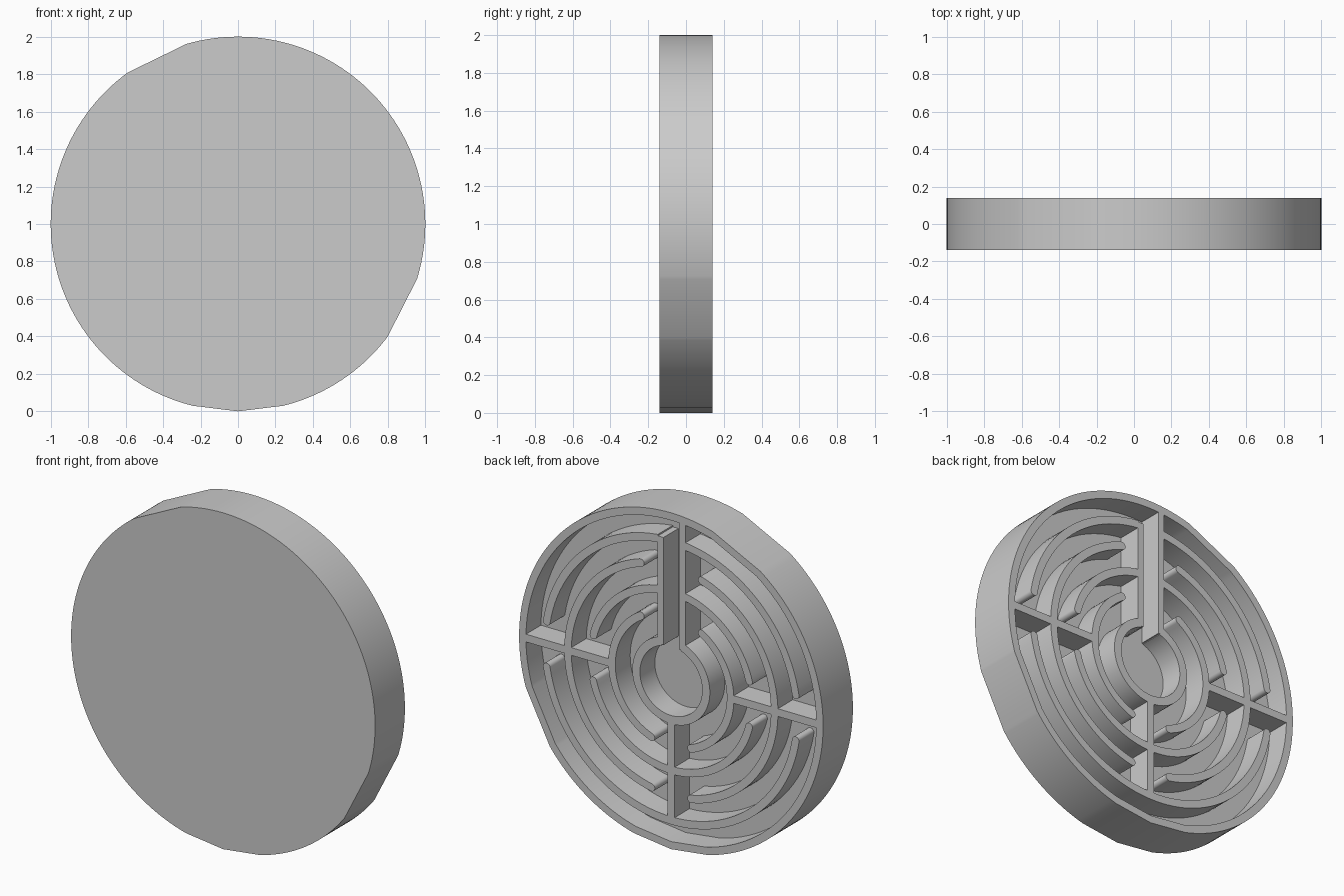
import bpy, bmesh
from math import sin, cos, asin, acos, pi, radians, degrees

cube = bpy.data.objects.get("Cube")
if cube:
    bpy.data.objects.remove(cube)

FRONT, FLOOR, BACK = -0.14, 0.0, 0.14   # depths along y
HALF = 0.023                            # half wall thickness

grey = bpy.data.materials.new("plain grey")
grey.use_nodes = True
grey.diffuse_color = (0.6, 0.6, 0.6, 1)
grey.node_tree.nodes["Principled BSDF"].inputs["Base Color"].default_value = (0.6, 0.6, 0.6, 1)


def finish(name, bm):
    bmesh.ops.recalc_face_normals(bm, faces=bm.faces)
    mesh = bpy.data.meshes.new(name)
    bm.to_mesh(mesh)
    bm.free()
    mesh.materials.append(grey)
    ob = bpy.data.objects.new(name, mesh)
    bpy.context.collection.objects.link(ob)
    bpy.ops.object.select_all(action='DESELECT')
    ob.select_set(True)
    bpy.context.view_layer.objects.active = ob
    bpy.ops.object.shade_smooth_by_angle(angle=radians(30))


def polar(r, a, y):
    return (r * cos(a), y, 1 + r * sin(a))


def bridge(bm, loops, closed):
    """Skin a row of equal vertex loops; each loop is a closed ring."""
    for la, lb in zip(loops, loops[1:]):
        for i in range(len(la)):
            j = (i + 1) % len(la)
            bm.faces.new((la[i], la[j], lb[j], lb[i]))
    if closed:
        bm.faces.new(loops[0])
        bm.faces.new(loops[-1])


def arc_wall(name, r, start, end, round_start=True, round_end=True, half=HALF):
    """Curved wall between two angles in degrees, with optional rounded ends."""
    a, b = radians(start), radians(end)
    n = max(8, int((end - start) / 3))
    pts = [(a + (b - a) * i / n, half) for i in range(n + 1)]
    cap = [(half * sin(t), half * cos(t)) for t in (radians(k) for k in range(15, 90, 14))]
    if round_start:
        pts = [(a - s / r, w) for s, w in reversed(cap)] + pts
    if round_end:
        pts += [(b + s / r, w) for s, w in cap]
    bm = bmesh.new()
    loops = [[bm.verts.new(polar(r + side * w, t, y))
              for side, y in ((-1, FLOOR - .01), (1, FLOOR - .01), (1, BACK), (-1, BACK))]
             for t, w in pts]
    bridge(bm, loops, True)
    finish(name, bm)


def straight_wall(name, x0, x1, z0, z1):
    bm = bmesh.new()
    loops = [[bm.verts.new((x, y, 1 + z)) for x, z in ((x0, z0), (x1, z0), (x1, z1), (x0, z1))]
             for y in (FLOOR - .01, BACK)]
    bridge(bm, loops, True)
    finish(name, bm)


# Round tray: thick front disc and rim, with a few flat stretches on the edge
flats = ((106, 126), (256, 270), (270, 284), (323, 343))
angles = [radians(d) for d in range(0, 360, 2)] + [radians(d) for d in (323, 343)]
angles = sorted(a for a in angles
                if not any(lo + .1 < degrees(a) < hi - .1 for lo, hi in flats))
bm = bmesh.new()
profile = ((1, FRONT), (1, BACK), (.955, BACK), (.955, FLOOR))
bridge(bm, [[bm.verts.new(polar(r, a, y)) for a in angles] for r, y in profile], True)
finish("round_tray", bm)

# Hub ring, open at the top into the channel
opening = degrees(asin(.07 / .23))
arc_wall("hub_ring", .23, 90 + opening - 360, 90 - opening, False, False, .025)

# Channel walls above the hub
straight_wall("channel_wall_left", .05, .09, .2, .84)
straight_wall("channel_wall_right", -.095, -.055, .2, .957)

# Rings carried by the side spokes, free at top and bottom
for label, r in (("inner", .39), ("outer", .68)):
    top, bottom = degrees(acos(.2 / r)), degrees(acos(.13 / r))
    arc_wall(label + "_side_ring_left", r, -bottom, top)
    arc_wall(label + "_side_ring_right", r, 180 - top, 180 + bottom)

# Rings carried by the channel walls and bottom spoke, free at the sides
for label, r in (("inner", .53), ("outer", .83)):
    free = degrees(asin(.135 / r))
    wall = degrees(asin(.085 / r))
    arc_wall(label + "_upper_ring_left", r, free, 90 - wall, True, False)
    arc_wall(label + "_upper_ring_right", r, 90 + wall, 180 - free, False, True)
    arc_wall(label + "_lower_ring", r, 180 + free, 360 - free)

# Spokes, in pieces between the rings they carry
for label, lo, hi in (("inner", .41, .66), ("outer", .70, .957)):
    straight_wall(label + "_spoke_left", lo, hi, -HALF, HALF)
    straight_wall(label + "_spoke_right", -hi, -lo, -HALF, HALF)
for label, lo, hi in (("inner", .25, .51), ("outer", .55, .81)):
    straight_wall(label + "_spoke_bottom", -HALF, HALF, -hi, -lo)
